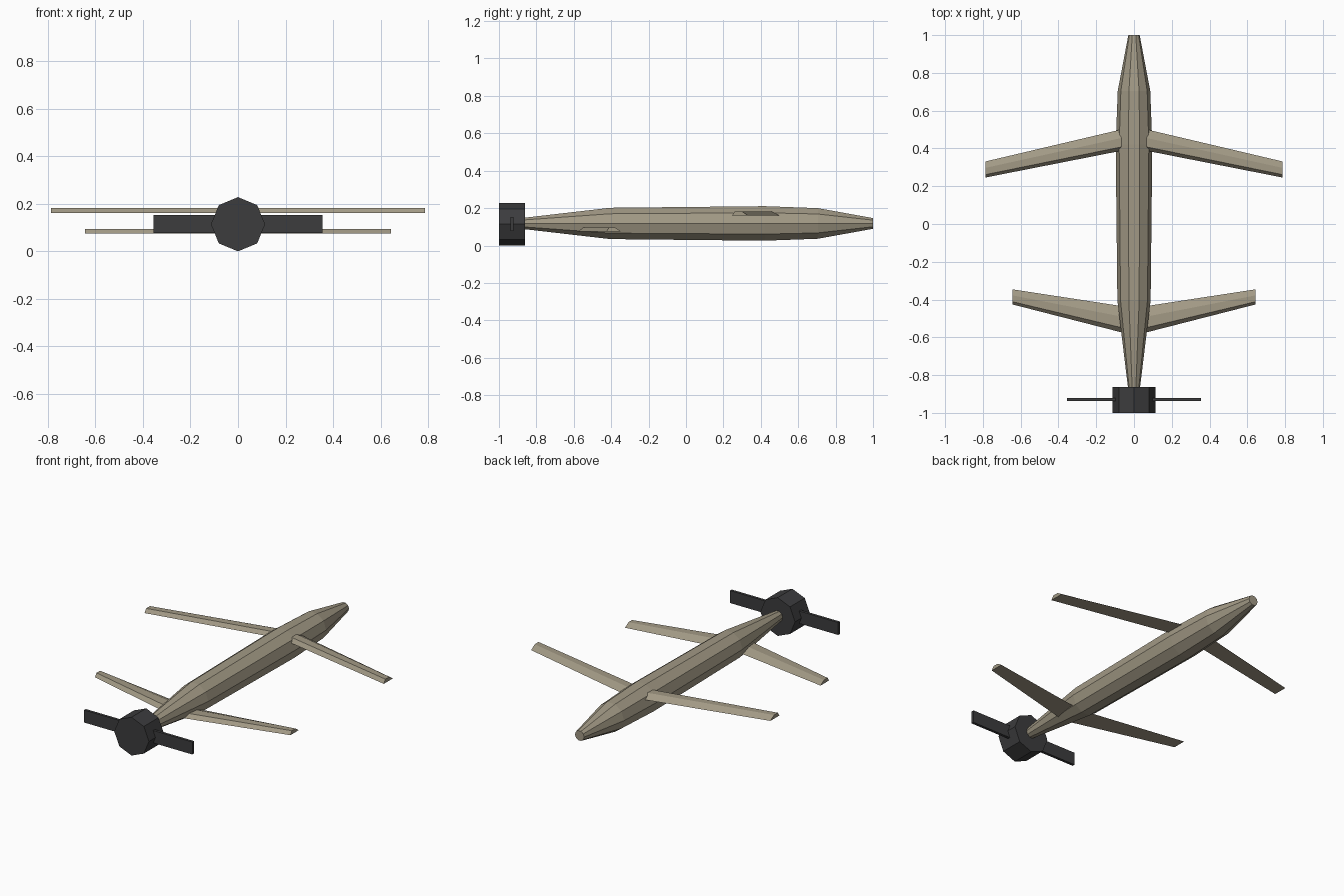
import bpy, bmesh, math

if "Cube" in bpy.data.objects:
    bpy.data.objects.remove(bpy.data.objects["Cube"])


def material(name, color):
    m = bpy.data.materials.new(name)
    m.diffuse_color = (*color, 1)
    m.use_nodes = True
    m.node_tree.nodes["Principled BSDF"].inputs["Base Color"].default_value = m.diffuse_color
    return m


TAN = material("tan_paint", (0.36, 0.32, 0.235))
DARK = material("dark_grey", (0.045, 0.045, 0.047))


def loft(name, sections, mat):
    """Skin a list of equal-length rings and cap both ends."""
    bm = bmesh.new()
    rings = [[bm.verts.new(p) for p in s] for s in sections]
    n = len(rings[0])
    for a, b in zip(rings, rings[1:]):
        for i in range(n):
            j = (i + 1) % n
            bm.faces.new((a[i], a[j], b[j], b[i]))
    bm.faces.new(rings[0])
    bm.faces.new(rings[-1])
    bmesh.ops.recalc_face_normals(bm, faces=bm.faces)
    me = bpy.data.meshes.new(name)
    bm.to_mesh(me)
    bm.free()
    me.materials.append(mat)
    ob = bpy.data.objects.new(name, me)
    bpy.context.collection.objects.link(ob)
    return ob


def ring(y, r, n, z):
    return [(r * math.cos(2 * math.pi * i / n), y, z + r * math.sin(2 * math.pi * i / n))
            for i in range(n)]


# Ten-sided tapered body
loft("fuselage", [ring(y, r, 10, 0.118) for y, r in
                  ((-0.865, 0.032), (-0.405, 0.088), (0.42, 0.097), (0.705, 0.086), (1.0, 0.03))], TAN)

# Eight-sided engine hub
loft("engine_hub", [ring(y, 0.114, 8, 0.114) for y in (-1.0, -0.862)], DARK)

# Flat propeller bar through the hub
loft("propeller", [[(x, -0.938, 0.078), (x, -0.922, 0.078), (x, -0.922, 0.152), (x, -0.938, 0.152)]
                   for x in (-0.356, 0.356)], DARK)


def wing_section(x, trail, lead, z0, z1):
    """Flat-bottomed profile with a steep trailing and a gentle leading bevel."""
    return [(x, trail + (lead - trail) * t, z)
            for t, z in ((0, z0), (1, z0), (0.6, z1), (0.18, z1))]


# Wing pairs: root and tip given as (x, trailing y, leading y)
for name, root, tip, z0, z1 in (
        ("main_wing", (0.04, 0.393, 0.507), (0.787, 0.246, 0.331), 0.161, 0.183),
        ("rear_wing", (0.03, -0.583, -0.440), (0.643, -0.426, -0.346), 0.074, 0.095)):
    for side, s in (("left", -1), ("right", 1)):
        loft(f"{name}_{side}", [wing_section(s * x, a, b, z0, z1) for x, a, b in (root, tip)], TAN)
